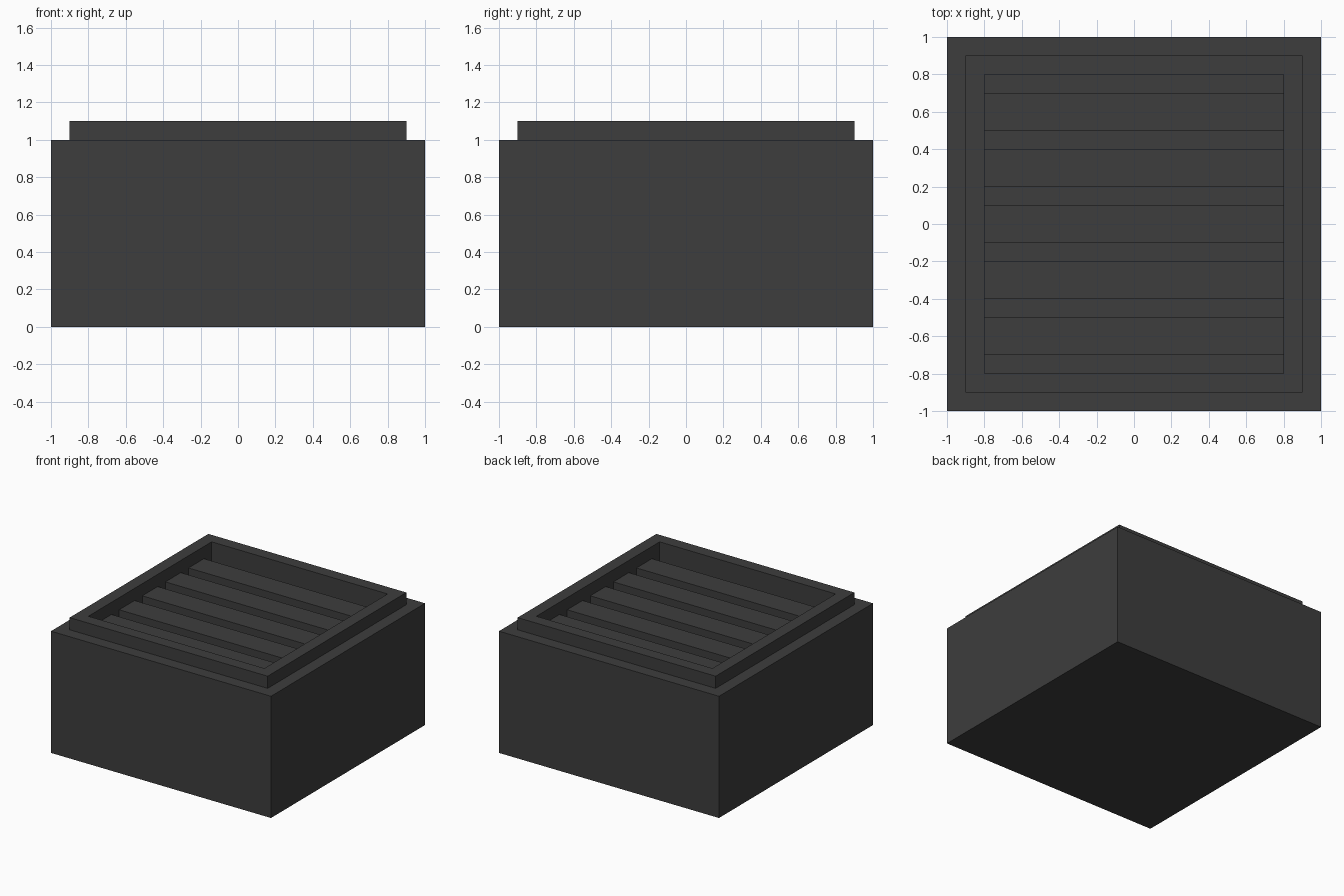
import bpy
import bmesh

cube = bpy.data.objects.get("Cube")
if cube:
    bpy.data.objects.remove(cube, do_unlink=True)

# Single dark grey colour
grey = bpy.data.materials.new("dark_grey")
grey.use_nodes = True
colour = (0.047, 0.047, 0.047, 1.0)
grey.diffuse_color = colour
grey.node_tree.nodes["Principled BSDF"].inputs["Base Color"].default_value = colour


def finish(name, bm):
    bmesh.ops.recalc_face_normals(bm, faces=bm.faces)
    mesh = bpy.data.meshes.new(name)
    bm.to_mesh(mesh)
    bm.free()
    mesh.materials.append(grey)
    obj = bpy.data.objects.new(name, mesh)
    bpy.context.collection.objects.link(obj)
    return obj


def square_shell(name, profile):
    """Stack square rings of (half width, height) and close both ends."""
    bm = bmesh.new()
    rings = [[bm.verts.new((sx * h, sy * h, z))
              for sx, sy in ((-1, -1), (1, -1), (1, 1), (-1, 1))]
             for h, z in profile]
    for low, high in zip(rings, rings[1:]):
        for i in range(4):
            j = (i + 1) % 4
            bm.faces.new((low[i], low[j], high[j], high[i]))
    bm.faces.new(rings[0])
    bm.faces.new(rings[-1])
    return finish(name, bm)


def box(name, centre, size):
    bm = bmesh.new()
    bmesh.ops.create_cube(bm, size=1)
    bmesh.ops.scale(bm, vec=size, verts=bm.verts)
    obj = finish(name, bm)
    obj.location = centre
    return obj


# Housing with a raised rim around a shallow recess
RIM_INNER, FLOOR, SLAT_TOP = 0.8, 0.9, 1.0
square_shell("vent_housing", [(1, 0), (1, 1), (0.9, 1), (0.9, 1.1),
                              (RIM_INNER, 1.1), (RIM_INNER, FLOOR)])

# Five evenly spaced slats across the recess
for i in range(5):
    box(f"slat_{i + 1}", (0, -0.6 + 0.3 * i, (FLOOR + SLAT_TOP) / 2),
        (2 * RIM_INNER, 0.2, SLAT_TOP - FLOOR))
